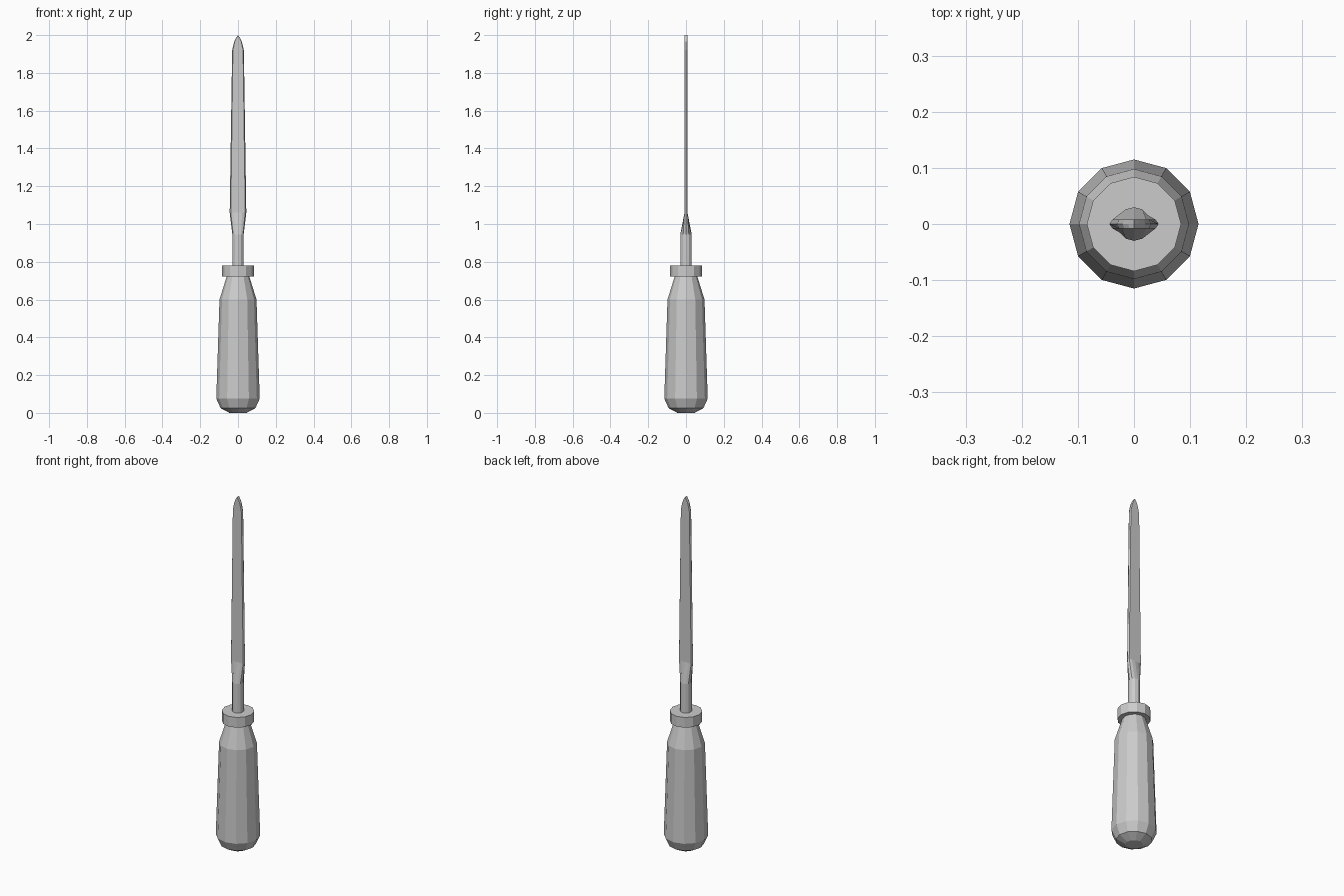
import bpy, bmesh
from math import cos, sin, pi

SIDES = 12

cube = bpy.data.objects.get("Cube")
if cube:
    bpy.data.objects.remove(cube, do_unlink=True)

grey = bpy.data.materials.new("plain grey")
grey.use_nodes = True
grey.diffuse_color = (0.6, 0.6, 0.6, 1)
grey.node_tree.nodes["Principled BSDF"].inputs["Base Color"].default_value = (0.6, 0.6, 0.6, 1)


def loft(name, rings):
    """Join flat-shaded rings of (height, half width, half thickness limit)."""
    bm = bmesh.new()
    loops = []
    for z, r, t in rings:
        loop = []
        for i in range(SIDES):
            a = 2 * pi * i / SIDES
            depth = max(r, 0.03) * sin(a)
            loop.append(bm.verts.new((r * cos(a), max(-t, min(t, depth)), z)))
        loops.append(loop)
    for low, high in zip(loops, loops[1:]):
        for i in range(SIDES):
            j = (i + 1) % SIDES
            bm.faces.new((low[i], low[j], high[j], high[i]))
    bm.faces.new(loops[0][::-1])
    bm.faces.new(loops[-1])
    bmesh.ops.remove_doubles(bm, verts=bm.verts, dist=0.0001)
    bmesh.ops.recalc_face_normals(bm, faces=bm.faces)
    mesh = bpy.data.meshes.new(name)
    bm.to_mesh(mesh)
    bm.free()
    mesh.materials.append(grey)
    obj = bpy.data.objects.new(name, mesh)
    bpy.context.collection.objects.link(obj)
    return obj


def turned(name, profile):
    return loft(name, [(z, r, 1) for z, r in profile])


# Faceted grip, widest near the rounded butt
turned("handle", [(0, 0.045), (0.025, 0.092), (0.075, 0.115),
                  (0.6, 0.098), (0.722, 0.06)])

# Collar between grip and shaft
turned("collar", [(0.722, 0.084), (0.78, 0.084)])

# Round shaft flattening into a blade with a pointed tip
T = 0.008
loft("shaft_and_blade", [(0.77, 0.03, 1), (0.945, 0.03, 1), (1.06, 0.044, T),
                         (1.92, 0.031, T), (1.965, 0.02, T),
                         (1.985, 0.01, T), (2.0, 0.0, T)])
